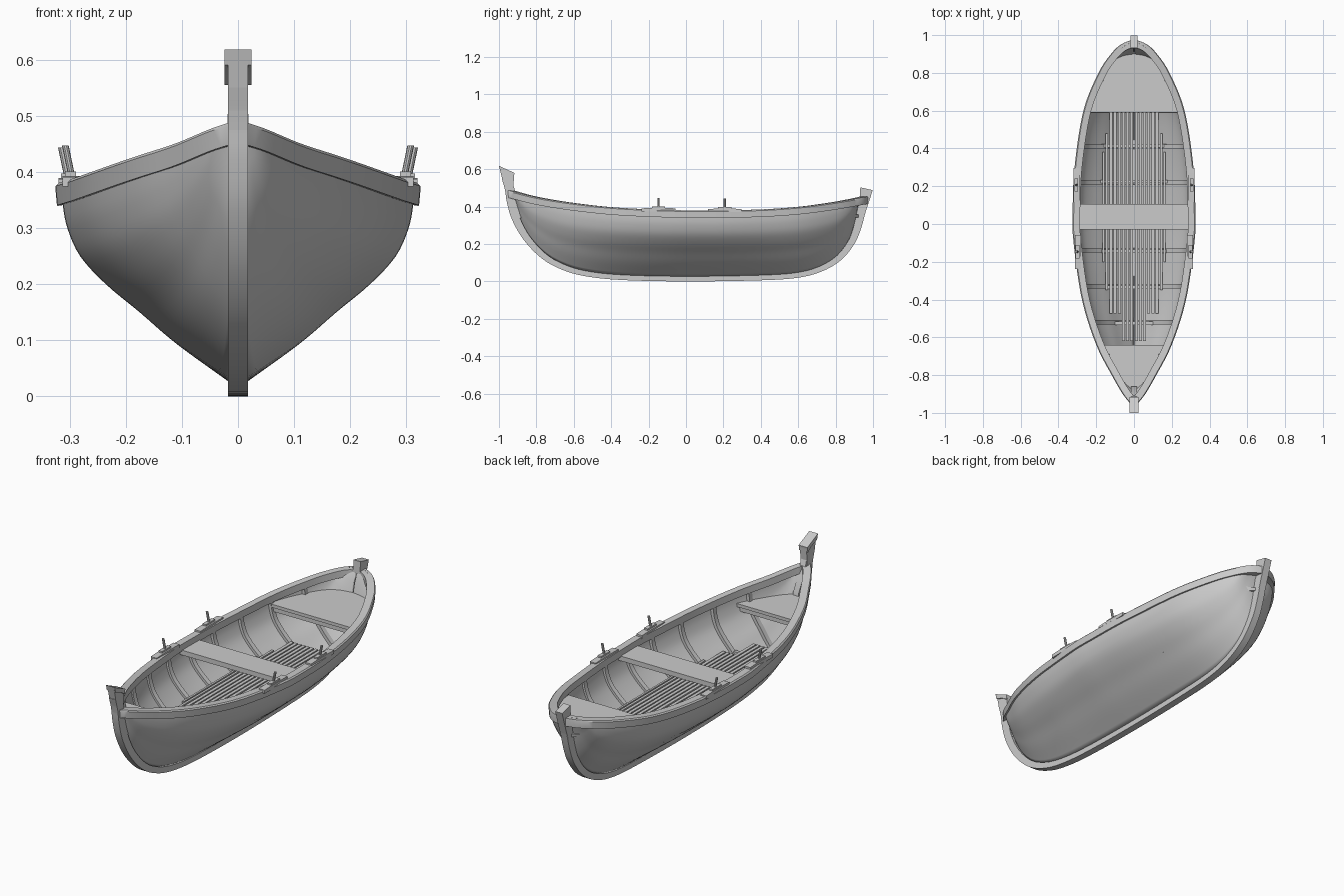
import bpy, bmesh, math
from mathutils import Vector

if "Cube" in bpy.data.objects:
    bpy.data.objects.remove(bpy.data.objects["Cube"])


def finish(name, bm, mirror=False, recalc=True, shell=0):
    if recalc:
        bmesh.ops.recalc_face_normals(bm, faces=bm.faces)
    me = bpy.data.meshes.new(name)
    bm.to_mesh(me)
    bm.free()
    ob = bpy.data.objects.new(name, me)
    bpy.context.collection.objects.link(ob)
    bpy.ops.object.select_all(action='DESELECT')
    ob.select_set(True)
    bpy.context.view_layer.objects.active = ob
    bpy.ops.object.shade_smooth_by_angle(angle=math.radians(35))
    if shell:
        m = ob.modifiers.new("Shell", 'SOLIDIFY')
        m.thickness, m.offset = shell, -1
    if mirror:
        m = ob.modifiers.new("Mirror", 'MIRROR')
        m.use_axis = (True, False, False)
    return ob


def loft(name, rings, closed=True, **kw):
    """Skin a row of point rings; closed rings also get end caps."""
    bm = bmesh.new()
    vs = [[bm.verts.new(p) for p in r] for r in rings]
    n = len(vs[0])
    for a, b in zip(vs, vs[1:]):
        for j in range(n if closed else n - 1):
            k = (j + 1) % n
            bm.faces.new((a[j], b[j], b[k], a[k]))
    if closed:
        bm.faces.new(vs[0])
        bm.faces.new(vs[-1])
    return finish(name, bm, recalc=closed, **kw)


def box(name, x0, x1, y0, y1, z0, z1, mirror=False):
    ring = lambda y: [(x0, y, z0), (x1, y, z0), (x1, y, z1), (x0, y, z1)]
    return loft(name, [ring(y0), ring(y1)], mirror=mirror)


def prism(name, outline, hw):
    return loft(name, [[(x, y, z) for y, z in outline] for x in (-hw, hw)])


def spline(pts, n=8):
    """Catmull-Rom samples through 2D points."""
    p = [Vector(q) for q in pts]
    p = [2 * p[0] - p[1]] + p + [2 * p[-1] - p[-2]]
    out = []
    for a, b, c, d in zip(p, p[1:], p[2:], p[3:]):
        for i in range(n):
            t = i / n
            out.append(.5 * (2 * b + (c - a) * t + (2 * a - 5 * b + 4 * c - d) * t * t
                             + (3 * b - a - 3 * c + d) * t ** 3))
    return out + [p[-2]]


def lookup(path, x):
    for a, b in zip(path, path[1:]):
        if a[0] <= x <= b[0]:
            return a[1] + (b[1] - a[1]) * (x - a[0]) / max(b[0] - a[0], 1e-9)
    return path[0][1] if x < path[0][0] else path[-1][1]


# Boat lines: plan half-width, sheer height, keel profile, normalised section
PLAN = spline([(-.96, .012), (-.9, .06), (-.8, .118), (-.64, .2), (-.4, .276), (-.1, .32), (.05, .325),
               (.3, .315), (.6, .268), (.8, .188), (.9, .122), (.95, .07), (.975, .012)])
SHEER = spline([(-.96, .49), (-.8, .45), (-.6, .418), (-.35, .393), (0, .38), (.35, .383), (.6, .398),
                (.8, .424), (.975, .455)])
OUTER = spline([(-.985, .55), (-.968, .49), (-.957, .42), (-.93, .33), (-.87, .225), (-.78, .13), (-.68, .07),
                (-.55, .03), (-.35, .008), (0, 0), (.4, .006), (.6, .02), (.73, .055), (.83, .115),
                (.9, .2), (.935, .28), (.96, .37), (.98, .44)], 5)
INNER = []
for i, p in enumerate(OUTER):
    d = (OUTER[min(i + 1, len(OUTER) - 1)] - OUTER[max(i - 1, 0)]).normalized()
    INNER.append(p + Vector((-d.y, d.x)) * (.027 + .02 * min(p.y / .4, 1)))
SECTION = spline([(0, .04), (.2, .35), (.36, .56), (.5, .75), (.64, .895), (.78, .968), (.9, .995), (1, 1)], 4)


def section(y):
    """Hull outline at y as (x, z) points from keel to sheer."""
    s = lookup(SHEER, y) - .004
    k = min(lookup(INNER, y) - .004, s - .01)
    w = max(lookup(PLAN, y) - .012, .008)
    return [(w * u, k + (s - k) * v) for v, u in SECTION]


def hull_x(y, z):
    return lookup([(q, x) for x, q in section(y)], z)


stations = [.0075 - .9675 * math.cos(math.pi * i / 56) for i in range(57)]

# Hull shell
loft("hull", [[(x, y, z) for x, z in section(y)] for y in stations], closed=False, mirror=True, shell=.012)

# Gunwale rail
rings = []
for y in stations:
    e = .004
    w, s = lookup(PLAN, y), lookup(SHEER, y)
    slope = (lookup(PLAN, min(y + e, .975)) - lookup(PLAN, max(y - e, -.96))) / (
        min(y + e, .975) - max(y - e, -.96))
    d = Vector((-1, slope)).normalized() * .04
    xi, yi = max(w + d.x, 0), y + d.y
    if xi == 0:
        yi = y + d.y * w / -d.x
    rings.append([(w - .003, y, s - .04), (w, y, s - .006), (w - (w - xi) * .15, y, s),
                  (xi, yi, s), (xi, yi, s - .035)])
loft("gunwale", rings, mirror=True)

# Keel with stem and stern posts
loft("keel", [[(-.018, *a), (.018, *a), (.018, *b), (-.018, *b)] for a, b in zip(OUTER, INNER)])
prism("stem_head", [(-1, .617), (-.918, .578), (-.925, .48), (-.93, .4), (-.956, .42), (-.968, .49)], .018)
prism("stem_cap", [(-1, .618), (-.917, .58), (-.921, .555), (-.95, .575), (-.993, .59)], .024)
prism("stern_head", [(.932, .503), (.998, .488), (.98, .43), (.95, .34), (.925, .36)], .019)
prism("stem_knee", [(-.925, .52), (-.9, .44), (-.86, .37), (-.86, .34), (-.93, .34)], .015)

# Ribs
for y in (-.7, -.52, -.33, -.14, .04, .22, .41, .6, .77):
    pts = [Vector(p) for p in section(y)][:-2]
    rings = []
    for i, p in enumerate(pts):
        d = (pts[min(i + 1, len(pts) - 1)] - pts[max(i - 1, 0)]).normalized()
        n = Vector((-d.y, d.x))
        a, b = p + n * .008, p + n * .024
        rings.append([(max(q.x, 0), y + dy, q.y) for q, dy in ((a, -.012), (a, .012), (b, .012), (b, -.012))])
    loft("rib", rings, mirror=True)


# Seat and end decks, trimmed to the hull
def deck(name, y0, y1, z, t, n=10):
    rings = []
    for i in range(n + 1):
        y = y0 + (y1 - y0) * i / n
        a, b = (max(hull_x(y, q) - .008, .006) for q in (z - t, z))
        rings.append([(-a, y, z - t), (a, y, z - t), (b, y, z), (-b, y, z)])
    loft(name, rings)


deck("seat", -.03, .105, .35, .024)
deck("stern_deck", .59, .93, .357, .016)
deck("bow_deck", -.87, -.64, .357, .016)
deck("stern_deck_beam", .6, .62, .342, .025, 1)
deck("bow_deck_beam", -.67, -.65, .342, .025, 1)

# Floor slats and the bearers below them
FLOOR = .195
for i in range(6):
    x = .012 + .022 * i
    box("floor_slat", x - .008, x + .008, -.62 if i < 3 else -.475, .6, FLOOR - .012, FLOOR, True)
box("floor_slat_side", .138, .15, -.35, .48, FLOOR - .012, FLOOR, True)
box("floor_slat_edge", .157, .167, -.2, .38, FLOOR - .012, FLOOR, True)
for y, w in ((-.525, .1), (-.335, .145), (-.145, .172), (.04, .175), (.225, .178), (.415, .172)):
    box("floor_bearer", -w, w, y - .009, y + .009, FLOOR - .03, FLOOR - .01)

# Oar rests: pad, block and outward-leaning pin
for y in (-.147, .207):
    w, s = lookup(PLAN, y) - .002, lookup(SHEER, y)
    rings = [[(w - .032, y + d, s - .01), (w, y + d, s - .01), (w, y + d, s + h), (w - .032, y + d, s + h)]
             for d, h in ((-.09, .007), (-.05, .009), (.05, .009), (.09, .007))]
    loft("oar_pad", rings, mirror=True)
    box("oar_block", w - .024, w - .004, y - .035, y + .035, s, s + .017, True)
    rings = []
    for x, z in ((w - .016, s + .01), (w - .005, s + .063)):
        rings.append([(x + .006 * math.cos(a), y + .006 * math.sin(a), z)
                      for a in (math.tau * i / 10 for i in range(10))])
    loft("oar_pin", rings, mirror=True)
